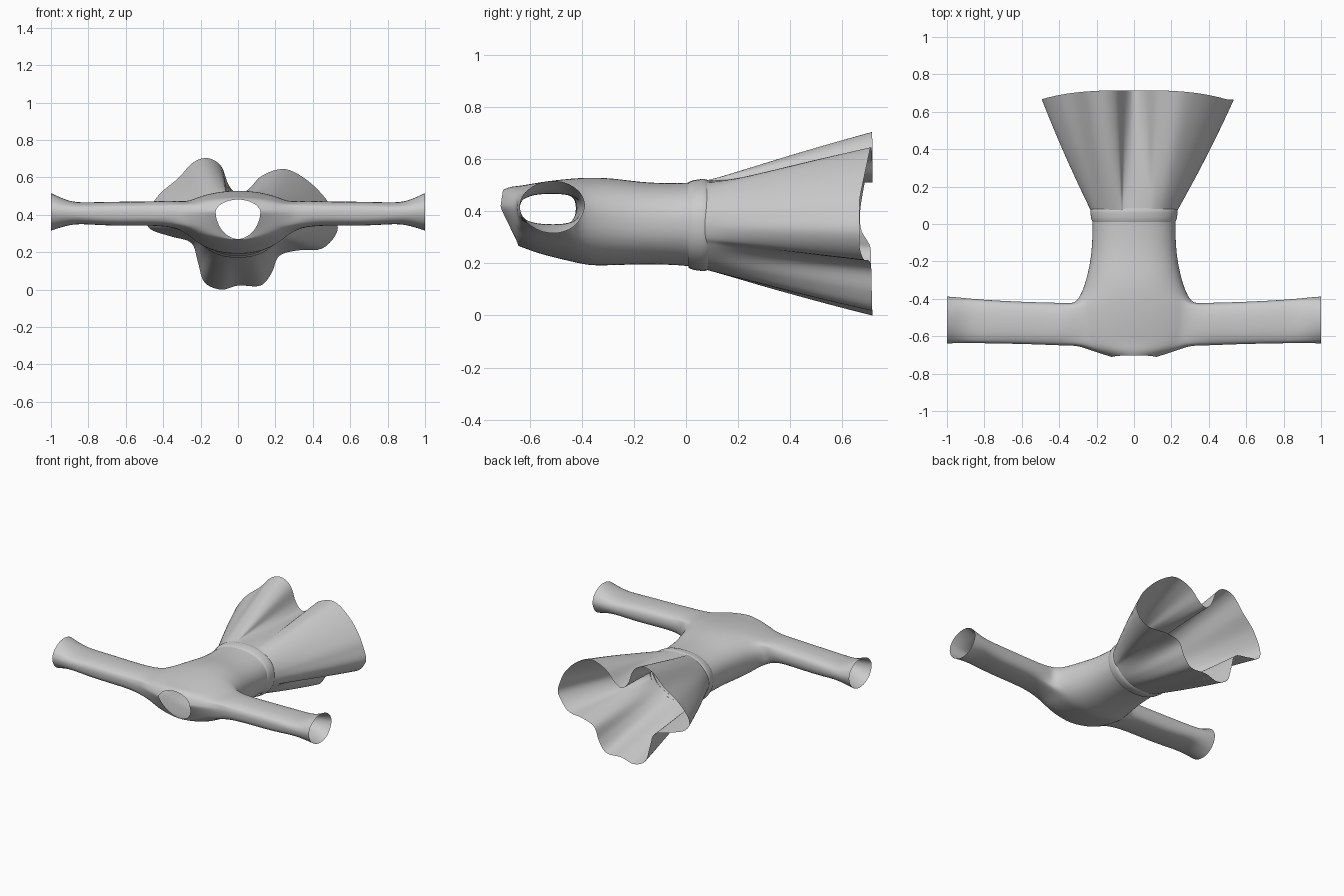
import bpy, bmesh
from math import sin, cos, pi, atan2, copysign
from mathutils import Vector

if "Cube" in bpy.data.objects:
    bpy.data.objects.remove(bpy.data.objects["Cube"])

N = 32  # columns around the torso


def sup(a, n):
    """Point on a unit superellipse."""
    c, s = cos(a), sin(a)
    return copysign(abs(c) ** (2 / n), c), copysign(abs(s) ** (2 / n), s)


def finish(bm, name, levels):
    bmesh.ops.recalc_face_normals(bm, faces=bm.faces)
    me = bpy.data.meshes.new(name)
    bm.to_mesh(me)
    bm.free()
    ob = bpy.data.objects.new(name, me)
    bpy.context.collection.objects.link(ob)
    for p in me.polygons:
        p.use_smooth = True
    if levels:
        mod = ob.modifiers.new("smooth", 'SUBSURF')
        mod.levels = mod.render_levels = levels
    return ob


def loft(bm, rings, skip=lambda r, i: False):
    """Skin closed rings of points with quads."""
    vs = [[bm.verts.new(p) for p in ring] for ring in rings]
    n = len(vs[0])
    for r in range(len(vs) - 1):
        for i in range(n):
            if not skip(r, i):
                j = (i + 1) % n
                bm.faces.new((vs[r][i], vs[r][j], vs[r + 1][j], vs[r + 1][i]))
    return vs


def torso_ring(y, hw, zb, zm, zt, n, tilt=0.0):
    """Cross-section with side height zm; tilt pulls the lower edge back."""
    pts = []
    for i in range(N):
        c, s = sup(2 * pi * i / N, n)
        z = zm + s * (zt - zm if s > 0 else zm - zb)
        pts.append((hw * c, y + tilt * max(0, -s) + 0.01 * max(0, s) * (tilt > 0), z))
    return pts


# Bodice: waist to neck, with armholes left open in the sides
torso = [(.06, .222, .18, .36, .515, 2.2), (0, .222, .192, .36, .508, 2.2),
         (-.15, .225, .197, .36, .508, 2.3), (-.28, .25, .192, .37, .528, 2.3),
         (-.37, .28, .19, .385, .53, 2.2), (-.425, .315, .203, .40, .527, 2.1),
         (-.50, .325, .22, .41, .52, 2.0), (-.58, .32, .24, .41, .51, 2.0, .005),
         (-.65, .30, .262, .41, .497, 2.0, .02), (-.685, .21, .266, .415, .495, 2.0, .04),
         (-.712, .12, .27, .415, .482, 1.9, .07)]
A0, A1, H = 5, 8, 3  # armhole rows and half-width in columns


def in_armhole(r, i):
    return A0 <= r < A1 and any((i - c + H) % N < 2 * H for c in (0, N // 2))


bm = bmesh.new()
grid = loft(bm, [torso_ring(*t) for t in torso], in_armhole)

# Sleeves: grown from the armhole edges: x, ymin, ymax, zmin, zmax, roundness
sleeve = [(.36, -.652, -.42, .335, .483, 2.4), (.5, -.645, -.418, .342, .475, 2.6),
          (.7, -.64, -.41, .338, .476, 2.6), (.85, -.638, -.40, .352, .468, 2.5),
          (.92, -.638, -.392, .338, .485, 2.1), (1, -.64, -.385, .31, .528, 1.8)]
for side, c in ((1, 0), (-1, N // 2)):
    cols = [(c + k) % N for k in range(-H, H + 1)]
    loop = [grid[A0][i] for i in cols]
    loop += [grid[r][cols[-1]] for r in range(A0 + 1, A1)]
    loop += [grid[A1][i] for i in reversed(cols)]
    loop += [grid[r][cols[0]] for r in range(A1 - 1, A0, -1)]
    angles = [atan2((v.co.z - .405) / .09, (v.co.y + .535) / .12) for v in loop]
    prev = loop
    for x, y0, y1, z0, z1, n in sleeve:
        ring = []
        for a in angles:
            u, w = sup(a, n)
            ring.append(bm.verts.new((side * x, (y0 + y1) / 2 + u * (y1 - y0) / 2,
                                      (z0 + z1) / 2 + w * (z1 - z0) / 2)))
        for k in range(len(ring)):
            m = (k + 1) % len(ring)
            bm.faces.new((prev[k], prev[m], ring[m], ring[k]))
        prev = ring
finish(bm, "bodice_with_sleeves", 2)

# Skirt: straight folds from the waist out to a wavy hem outline (x, z)
hem = [(.53, .31), (.515, .40), (.47, .485), (.37, .585), (.25, .645), (.13, .61),
       (.06, .54), (0, .51), (-.05, .56), (-.09, .66), (-.16, .703), (-.24, .68),
       (-.32, .595), (-.42, .51), (-.49, .40), (-.47, .325), (-.36, .285),
       (-.25, .25), (-.215, .15), (-.18, .04), (-.09, 0), (0, .022), (.12, .022),
       (.18, .09), (.22, .18), (.32, .21), (.45, .22)]


def hem_curve(steps=5):
    """Closed Catmull-Rom curve through the hem points."""
    out, n = [], len(hem)
    for i in range(n):
        a, b, c, d = (Vector(hem[(i + k) % n]) for k in (-1, 0, 1, 2))
        for s in range(steps):
            t = s / steps
            out.append(.5 * (2 * b + (c - a) * t + (2 * a - 5 * b + 4 * c - d) * t * t
                             + (3 * b - a - 3 * c + d) * t ** 3))
    return out


edge = hem_curve()
rings = []
for k in range(13):
    t = k / 12
    f = t + .12 * t * (1 - t)
    ring = []
    for p in edge:
        c, s = sup(atan2(p.y - .36, p.x), 2.1)
        wx, wz = .225 * c, .355 + s * (.165 if s > 0 else .175)
        y_end = .715 - .05 * min(1, abs(p.x) / .5) ** 3
        ring.append((wx + (p.x - wx) * f, .06 + (y_end - .06) * t, max(0, wz + (p.y - wz) * f)))
    rings.append(ring)
bm = bmesh.new()
loft(bm, rings)
finish(bm, "skirt", 0)

# Waist band: thin raised seam over the join
bm = bmesh.new()
loft(bm, [torso_ring(y, .222 + b, .182 - b, .36, .512 + b, 2.2)
          for y, b in ((.01, 0), (.025, .008), (.05, .011), (.07, .014), (.085, .008))])
finish(bm, "waist_band", 1)
